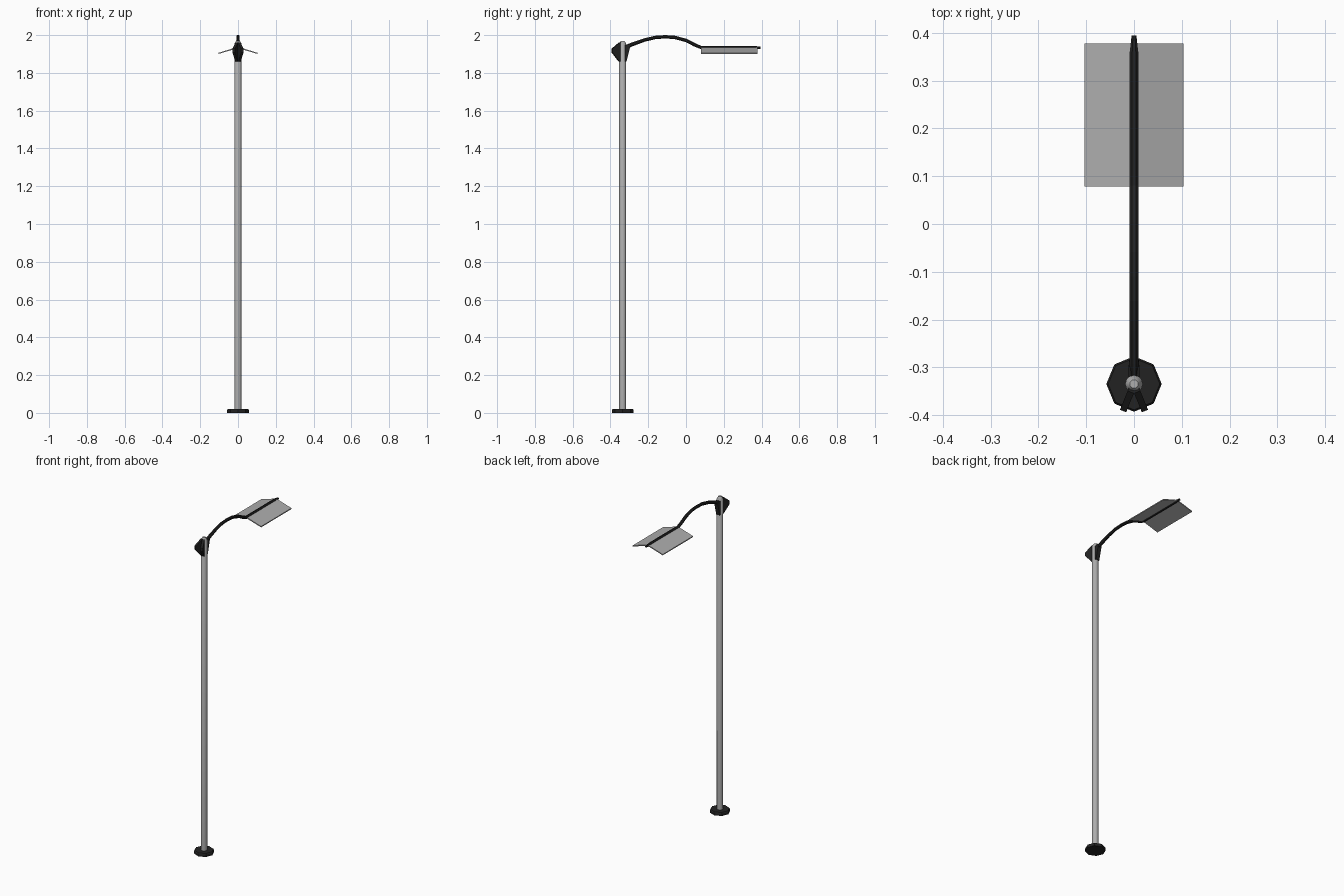
import bpy, bmesh
from math import sin, cos, pi, radians
from mathutils import Vector

if "Cube" in bpy.data.objects:
    bpy.data.objects.remove(bpy.data.objects["Cube"])

POLE_Y = -0.335


def material(name, v):
    m = bpy.data.materials.new(name)
    m.diffuse_color = (v, v, v, 1)
    m.use_nodes = True
    m.node_tree.nodes["Principled BSDF"].inputs["Base Color"].default_value = m.diffuse_color
    return m


dark = material("dark_metal", 0.016)
grey = material("grey_metal", 0.42)


def make(name, verts, faces, mat):
    mesh = bpy.data.meshes.new(name)
    mesh.from_pydata(verts, [], faces)
    bm = bmesh.new()
    bm.from_mesh(mesh)
    bmesh.ops.recalc_face_normals(bm, faces=bm.faces)
    bm.to_mesh(mesh)
    bm.free()
    mesh.materials.append(mat)
    ob = bpy.data.objects.new(name, mesh)
    bpy.context.collection.objects.link(ob)
    return ob


def skin(name, rings, mat):
    """Join equal-sized rings of points into a capped tube."""
    n = len(rings[0])
    verts = [p for r in rings for p in r]
    faces = [(k * n + i, k * n + (i + 1) % n, (k + 1) * n + (i + 1) % n, (k + 1) * n + i)
             for k in range(len(rings) - 1) for i in range(n)]
    faces += [tuple(range(n)), tuple(range(len(verts) - n, len(verts)))]
    return make(name, verts, faces, mat)


def turned(name, profile, sides, mat):
    rings = [[(r * sin(2 * pi * i / sides), POLE_Y + r * cos(2 * pi * i / sides), z)
              for i in range(sides)] for r, z in profile]
    return skin(name, rings, mat)


# Foot plate and pole with chamfered top
turned("foot_plate", [(0.058, 0), (0.058, 0.014), (0.054, 0.02)], 8, dark)
turned("pole", [(0.0185, 0.005), (0.0185, 1.955), (0.009, 1.97)], 12, grey)

# Curved arm: (y, z, half width, half height) along its path
path = [(-0.315, 1.937, 0.011, 0.012), (-0.29, 1.949, 0.010, 0.010), (-0.22, 1.974, 0.009, 0.009),
        (-0.16, 1.988, 0.009, 0.009), (-0.11, 1.991, 0.009, 0.009), (-0.06, 1.988, 0.009, 0.009),
        (0.0, 1.972, 0.009, 0.009), (0.045, 1.949, 0.009, 0.009), (0.08, 1.934, 0.009, 0.009),
        (0.36, 1.934, 0.009, 0.009), (0.395, 1.933, 0.005, 0.006)]
rings = []
for k, (y, z, w, h) in enumerate(path):
    a, b = path[max(k - 1, 0)], path[min(k + 1, len(path) - 1)]
    t = Vector((0, b[0] - a[0], b[1] - a[1])).normalized()
    if k == len(path) - 1:
        t = Vector((0, 1, 0))
    up = Vector((1, 0, 0)).cross(t)
    rings.append([Vector((w * 1.08 * cos(g), y, z)) + up * h * 1.08 * sin(g)
                  for g in (2 * pi * (i + 0.5) / 8 for i in range(8))])
skin("arm", rings, dark)


# Bracket fins around the pole: one under the arm, two at the back
def fin(name, angle, reach, outline, half):
    d = Vector((sin(angle), cos(angle), 0))
    s = Vector((d.y, -d.x, 0)) * half
    c = Vector((0, POLE_Y, 0))
    return skin(name, [[c + d * r * reach + Vector((0, 0, z)) + s * k for r, z in outline]
                       for k in (-1, 1)], dark)


back = [(0.1, 1.86), (0.35, 1.86), (1, 1.908), (1, 1.928), (0.3, 1.962), (0.1, 1.962)]
front = [(0.1, 1.86), (0.5, 1.86), (1, 1.94), (0.9, 1.952), (0.1, 1.945)]
fin("bracket_front", 0, 0.04, front, 0.012)
for side in (-1, 1):
    fin("bracket_back", pi + side * radians(22), 0.061, back, 0.007)

# Two sloping lamp shade panels
for side in (-1, 1):
    section = [(0, 1.931), (0.104, 1.900), (0.104, 1.906), (0, 1.938)]
    skin("shade_panel", [[(side * x, y, z) for x, z in section] for y in (0.079, 0.378)], grey)

# Smooth the round pole
pole = bpy.data.objects["pole"]
bpy.context.view_layer.objects.active = pole
pole.select_set(True)
bpy.ops.object.shade_smooth_by_angle(angle=radians(35))
